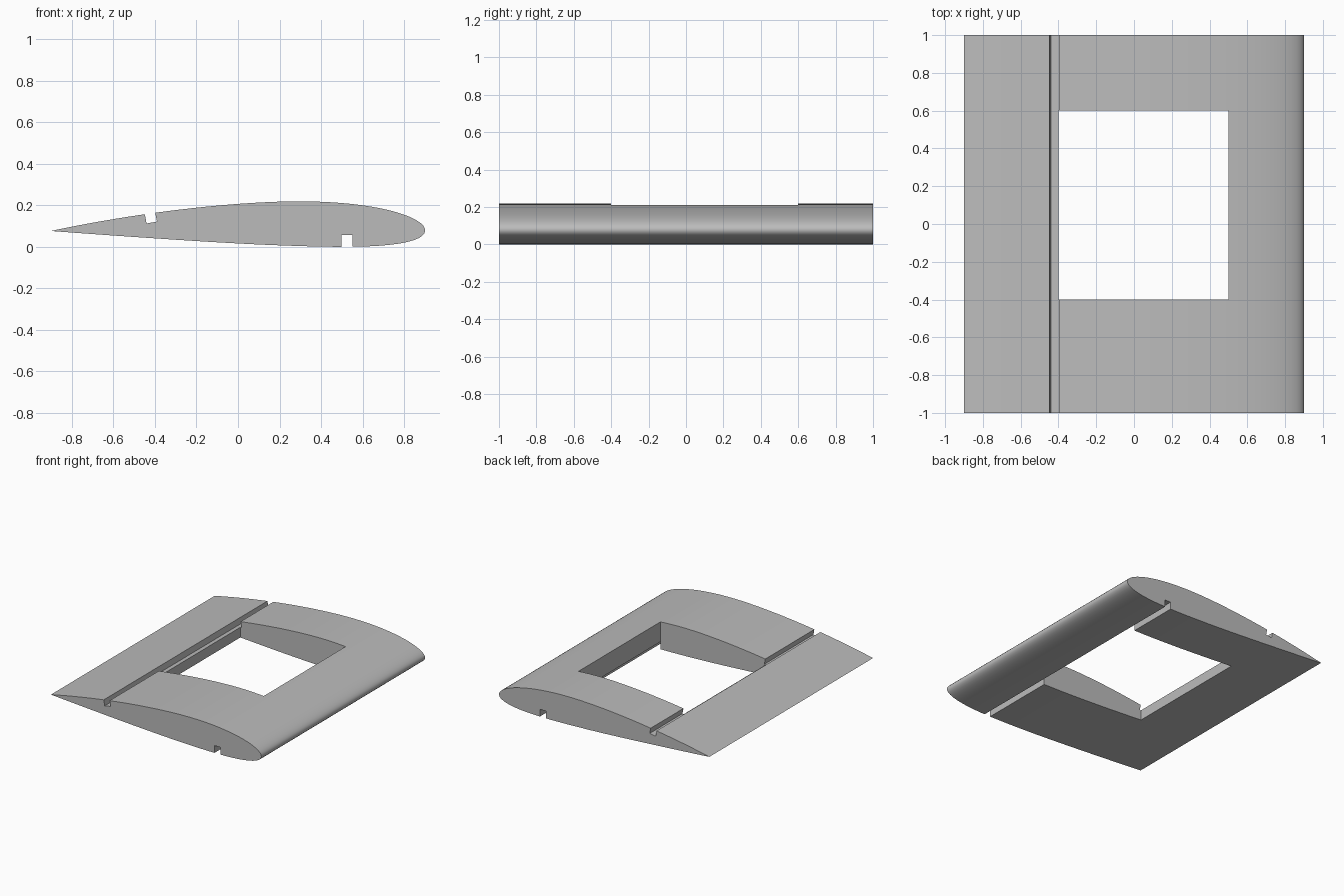
import bpy, bmesh, math

cube = bpy.data.objects.get("Cube")
if cube:
    bpy.data.objects.remove(cube, do_unlink=True)

CHORD, CAMBER, CAMBER_POS, THICK = 1.8, 0.02, 0.4, 0.12
CHORD_Z = 0.076

grey = bpy.data.materials.new("plain_grey")
grey.use_nodes = True
grey.diffuse_color = (0.5, 0.5, 0.5, 1)
grey.node_tree.nodes["Principled BSDF"].inputs["Base Color"].default_value = (0.5, 0.5, 0.5, 1)


def prism(name, outline, y0, y1):
    """Extrude an x-z outline along y."""
    bm = bmesh.new()
    face = bm.faces.new([bm.verts.new((x, y0, z)) for x, z in outline])
    grown = bmesh.ops.extrude_face_region(bm, geom=[face])["geom"]
    verts = [v for v in grown if isinstance(v, bmesh.types.BMVert)]
    bmesh.ops.translate(bm, verts=verts, vec=(0, y1 - y0, 0))
    bmesh.ops.recalc_face_normals(bm, faces=bm.faces)
    mesh = bpy.data.meshes.new(name)
    bm.to_mesh(mesh)
    bm.free()
    mesh.materials.append(grey)
    obj = bpy.data.objects.new(name, mesh)
    bpy.context.collection.objects.link(obj)
    return obj


def section_point(t, side):
    """Point on the cambered wing section; t runs from nose to tail."""
    half = 5 * THICK * (0.2969 * math.sqrt(t) - 0.126 * t - 0.3516 * t**2
                        + 0.2843 * t**3 - 0.1036 * t**4)
    p = CAMBER_POS
    k = CAMBER / (p * p if t < p else (1 - p) ** 2)
    base = 0 if t < p else 1 - 2 * p
    camber = k * (base + 2 * p * t - t * t)
    slope = math.atan(2 * k * (p - t))
    x = t - side * half * math.sin(slope)
    z = camber + side * half * math.cos(slope)
    return CHORD * (0.5 - x), CHORD_Z + CHORD * z


# Wing section, closely spaced at the nose
N = 40
steps = [(1 - math.cos(math.pi * i / N)) / 2 for i in range(N + 1)]
upper = [section_point(t, 1) for t in reversed(steps)]
lower = [section_point(t, -1) for t in steps[1:-1]]
wing = prism("wing_section", upper + lower, -1, 1)

# Window opening, tilted upper spar slot and upright lower spar slot
cutters = [
    prism("window_cutter", [(-0.4, -1), (0.5, -1), (0.5, 1), (-0.4, 1)], -0.4, 0.6),
    prism("upper_slot_cutter",
          [(-0.44, 0.112), (-0.39, 0.121), (-0.409, 0.221), (-0.459, 0.212)], -1.1, 1.1),
    prism("lower_slot_cutter",
          [(0.499, -0.1), (0.55, -0.1), (0.55, 0.056), (0.499, 0.056)], -1.1, 1.1),
]
bpy.context.view_layer.objects.active = wing
for cutter in cutters:
    cut = wing.modifiers.new(cutter.name, "BOOLEAN")
    cut.operation, cut.solver, cut.object = "DIFFERENCE", "EXACT", cutter
    bpy.ops.object.modifier_apply(modifier=cut.name)
    bpy.data.objects.remove(cutter, do_unlink=True)

# Smooth skin with crisp cut edges
bpy.ops.object.select_all(action="DESELECT")
wing.select_set(True)
bpy.ops.object.shade_smooth_by_angle(angle=math.radians(30))
